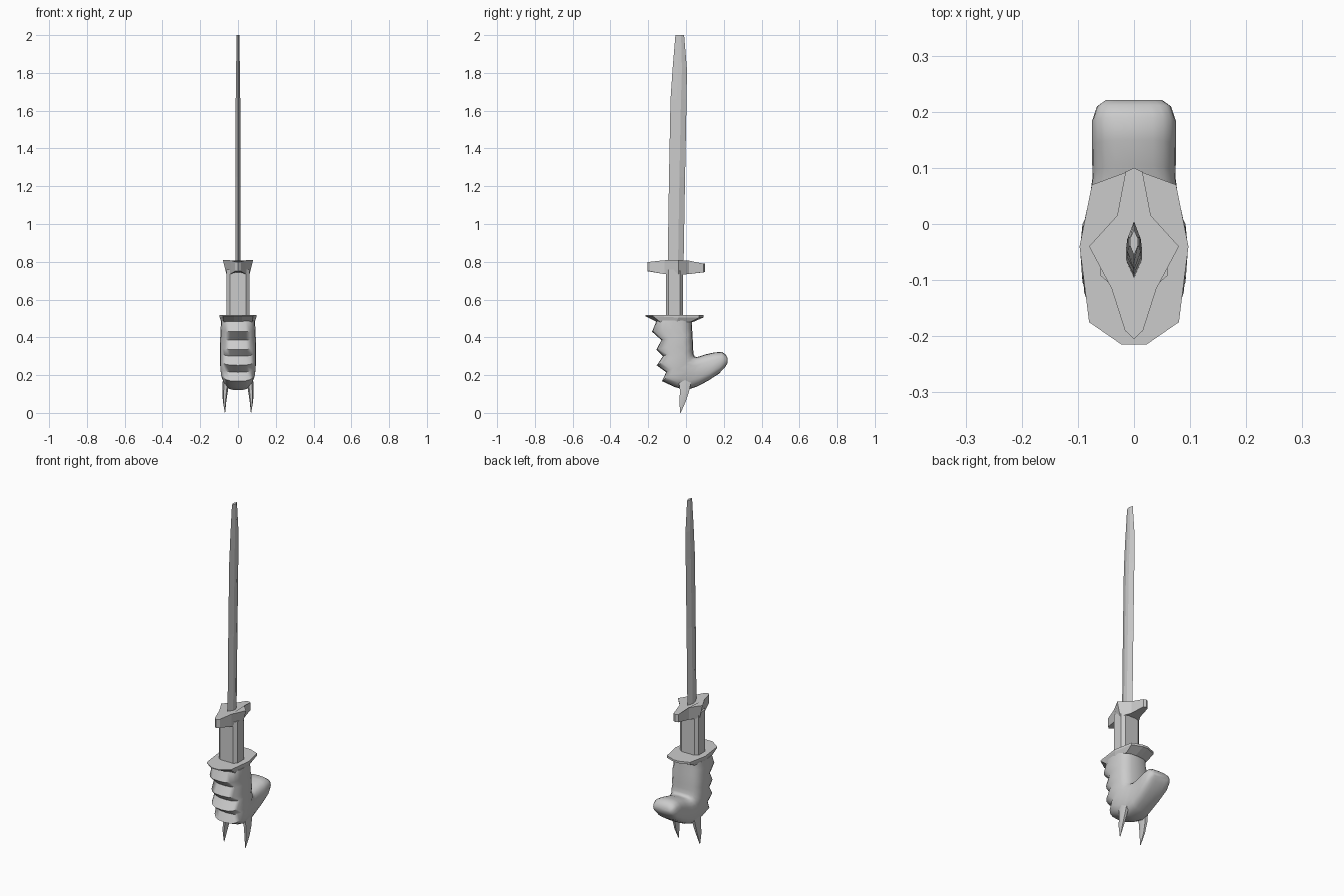
import bpy, bmesh, math
from mathutils import Vector

if "Cube" in bpy.data.objects:
    bpy.data.objects.remove(bpy.data.objects["Cube"])


def loft(name, rings, smooth=False):
    """Skin a list of closed point rings and cap both ends."""
    bm = bmesh.new()
    loops = [[bm.verts.new(p) for p in ring] for ring in rings]
    n = len(loops[0])
    for a, b in zip(loops, loops[1:]):
        for i in range(n):
            j = (i + 1) % n
            bm.faces.new((a[i], a[j], b[j], b[i]))
    bm.faces.new(loops[0][::-1])
    bm.faces.new(loops[-1])
    bmesh.ops.recalc_face_normals(bm, faces=bm.faces)
    mesh = bpy.data.meshes.new(name)
    bm.to_mesh(mesh)
    bm.free()
    ob = bpy.data.objects.new(name, mesh)
    bpy.context.collection.objects.link(ob)
    if smooth:
        bpy.ops.object.select_all(action='DESELECT')
        ob.select_set(True)
        bpy.context.view_layer.objects.active = ob
        bpy.ops.object.shade_smooth_by_angle(angle=math.radians(60))
    return ob


def mirrored(half):
    """Complete a right-hand outline (x, y, z) across x = 0."""
    return half + [(-x, y, z) for x, y, z in reversed(half) if x > 1e-6]


# Blade: six-sided section, slightly curved, clipped at the tip
blade = []
for z, y0, y1, w in [(0.78, -0.097, -0.013, 0.014), (1.25, -0.09, -0.005, 0.013),
                     (1.66, -0.082, 0.003, 0.012), (1.82, -0.071, 0.005, 0.010),
                     (2.0, -0.056, -0.010, 0.007)]:
    d = y1 - y0
    blade.append(mirrored([(0, y0, z), (w, y0 + d * 0.38, z),
                           (w, y0 + d * 0.65, z), (0, y1, z)]))
loft("blade", blade)

# Guard: pointed diamond outline, arms thinning to both ends
outline = [(0, -0.205, 0.75, 0.80), (0.016, -0.19, 0.75, 0.80),
           (0.04, -0.115, 0.735, 0.808), (0.08, -0.04, 0.73, 0.81),
           (0.03, 0.015, 0.735, 0.806), (0.015, 0.093, 0.745, 0.79),
           (0, 0.10, 0.745, 0.79)]
loft("guard", [mirrored([(min(x, 0.06), y, zb) for x, y, zb, zt in outline]),
               mirrored([(x, y, zt) for x, y, zb, zt in outline])])

# Grip: octagonal prism
loft("grip", [mirrored([(0.042, -0.107, z), (0.06, -0.092, z),
                        (0.06, -0.032, z), (0.042, -0.017, z)])
              for z in (0.49, 0.76)])

# Collar: flared faceted plate between grip and head
rim = [(0.022, -0.215), (0.08, -0.175), (0.097, -0.04), (0.075, 0.07), (0.015, 0.092)]
low = [(0.02, -0.15), (0.075, -0.135), (0.088, -0.05), (0.07, 0.022), (0.015, 0.035)]
loft("collar", [mirrored([(x, y, 0.48) for x, y in low]),
                mirrored([(x, y, 0.505 if abs(y) < 0.1 else 0.512) for x, y in rim]),
                mirrored([(x, y, 0.517) for x, y in rim])])

# Head: notched neck bending into the muzzle; outer point, inner point, half width
sections = [((-0.155, 0.49), (0.03, 0.49), 0.09), ((-0.18, 0.43), (0.032, 0.45), 0.092),
            ((-0.13, 0.385), (0.034, 0.42), 0.094), ((-0.157, 0.335), (0.036, 0.385), 0.095),
            ((-0.122, 0.30), (0.037, 0.36), 0.095), ((-0.155, 0.252), (0.038, 0.335), 0.095),
            ((-0.105, 0.215), (0.04, 0.31), 0.095), ((-0.127, 0.168), (0.046, 0.298), 0.093),
            ((-0.06, 0.137), (0.058, 0.296), 0.087), ((0.0, 0.12), (0.075, 0.30), 0.08),
            ((0.06, 0.14), (0.105, 0.31), 0.074), ((0.12, 0.172), (0.15, 0.32), 0.075),
            ((0.175, 0.208), (0.19, 0.323), 0.075), ((0.207, 0.243), (0.212, 0.307), 0.066),
            ((0.221, 0.265), (0.221, 0.288), 0.05)]
N = 20
rings = []
for o, i, w in sections:
    o, i = Vector((0, *o)), Vector((0, *i))
    mid, half = (o + i) / 2, (o - i) / 2
    ring = []
    for k in range(N):
        t = 2 * math.pi * k / N
        c, s = math.cos(t), math.sin(t)
        c = math.copysign(abs(c) ** 0.68, c)
        s = math.copysign(abs(s) ** 0.68, s)
        ring.append(mid + half * c + Vector((w * s, 0, 0)))
    rings.append(ring)
loft("head", rings, smooth=True)

# Ears: a pair of slim curved spikes pointing down
for side, name in ((1, "right_ear"), (-1, "left_ear")):
    ear = []
    for x, y, z, rx, ry in [(0.062, -0.005, 0.18, 0.018, 0.04), (0.068, -0.007, 0.12, 0.015, 0.029),
                            (0.071, -0.018, 0.06, 0.009, 0.019), (0.069, -0.03, 0.0, 0.001, 0.002)]:
        ear.append([(side * (x + rx * math.cos(k * math.pi / 3)),
                     y + ry * math.sin(k * math.pi / 3), z) for k in range(6)])
    loft(name, ear, smooth=True)
